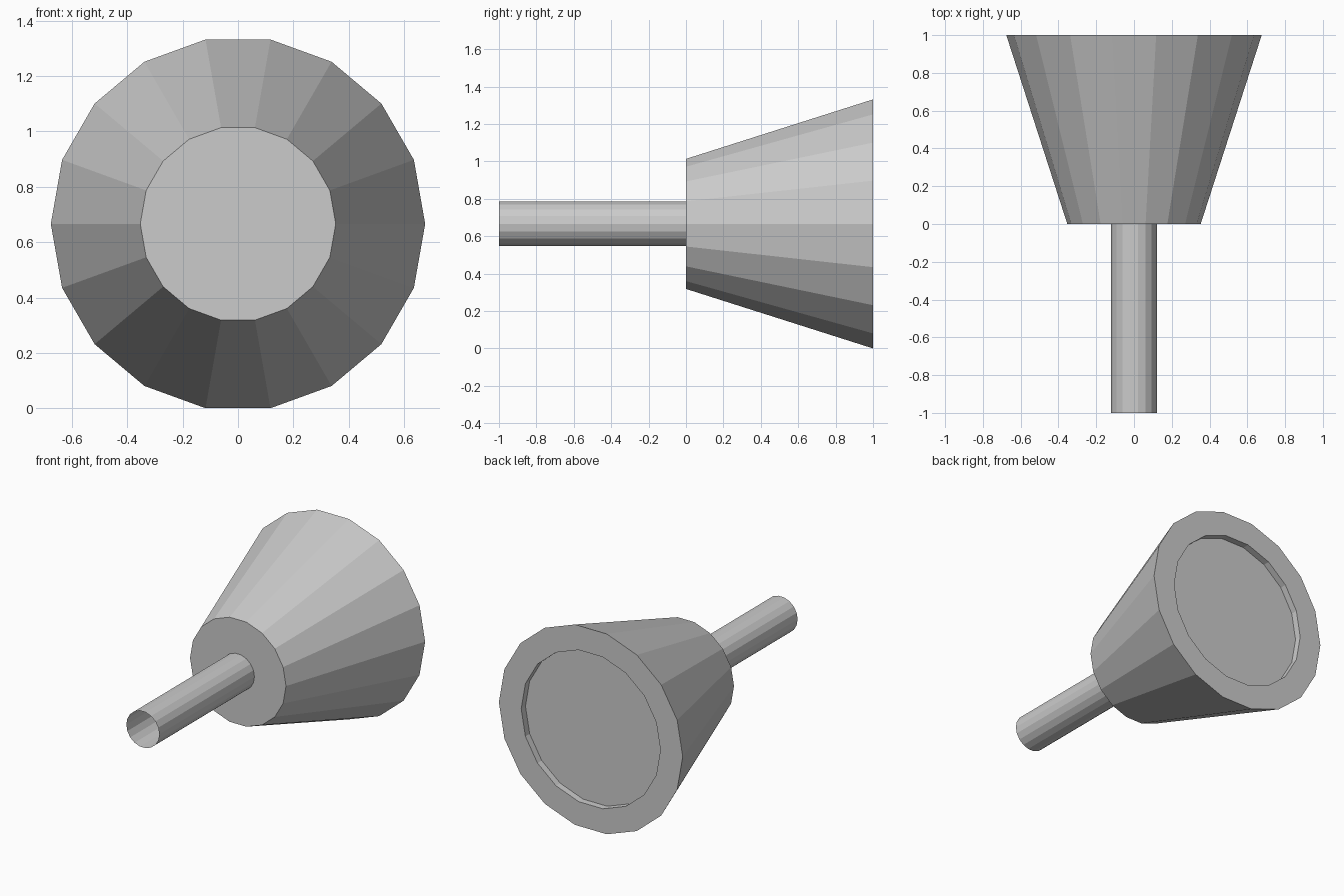
import bpy, math

if "Cube" in bpy.data.objects:
    bpy.data.objects.remove(bpy.data.objects["Cube"])

SIDES = 18
CENTRE_Z = 0.666


def lathe(name, profile, cap_end=False, cap_start=False):
    """Spin (y, radius) points around the y axis as a flat-faced shell."""
    verts, faces = [], []
    for y, r in profile:
        for i in range(SIDES):
            a = 2 * math.pi * i / SIDES
            verts.append((r * math.cos(a), y, CENTRE_Z + r * math.sin(a)))
    for ring in range(len(profile) - 1):
        b = ring * SIDES
        for i in range(SIDES):
            j = (i + 1) % SIDES
            faces.append((b + i, b + SIDES + i, b + SIDES + j, b + j))
    if cap_start:
        faces.append(tuple(range(SIDES)))
    if cap_end:
        b = (len(profile) - 1) * SIDES
        faces.append(tuple(b + i for i in reversed(range(SIDES))))
    mesh = bpy.data.meshes.new(name)
    mesh.from_pydata(verts, [], faces)
    mesh.update()
    obj = bpy.data.objects.new(name, mesh)
    bpy.context.collection.objects.link(obj)
    return obj


# Tapered shade: closed front, flat back rim and a shallow recessed disc
lathe("lamp_shade",
      [(0, 0.353), (1, 0.676), (1, 0.512), (0.955, 0.512)],
      cap_start=True, cap_end=True)

# Thin stem, an open tube reaching forward from the small end
lathe("stem_tube", [(-1, 0.121), (0, 0.121)])
